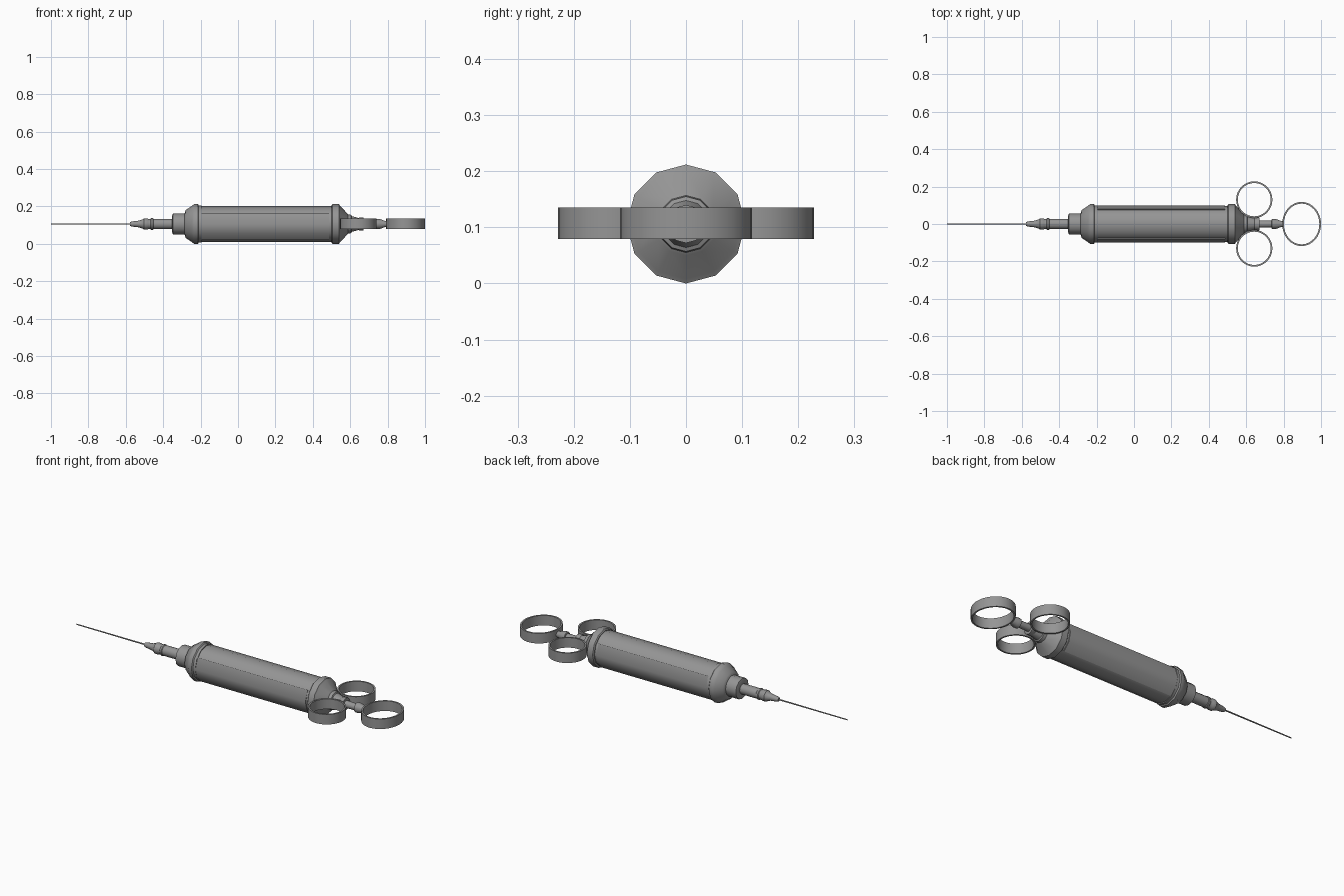
import bpy, bmesh, math

if "Cube" in bpy.data.objects:
    bpy.data.objects.remove(bpy.data.objects["Cube"])

AXIS_Z = 0.106

# dark steel colour for every part
STEEL = bpy.data.materials.new("dark_steel")
STEEL.diffuse_color = (0.3, 0.3, 0.3, 1)
STEEL.use_nodes = True
STEEL.node_tree.nodes["Principled BSDF"].inputs["Base Color"].default_value = STEEL.diffuse_color


def finish(name, bm, angle=40):
    bmesh.ops.recalc_face_normals(bm, faces=bm.faces)
    me = bpy.data.meshes.new(name)
    bm.to_mesh(me)
    bm.free()
    me.materials.append(STEEL)
    ob = bpy.data.objects.new(name, me)
    bpy.context.collection.objects.link(ob)
    bpy.ops.object.select_all(action='DESELECT')
    ob.select_set(True)
    bpy.context.view_layer.objects.active = ob
    bpy.ops.object.shade_smooth_by_angle(angle=math.radians(angle))
    return ob


def lathe(name, profile, sides=12):
    """Revolve (x, radius) points around the long axis, capped at both ends."""
    bm = bmesh.new()
    rings = []
    for x, r in profile:
        rings.append([bm.verts.new((x, r * math.sin(2 * math.pi * i / sides),
                                    AXIS_Z + r * math.cos(2 * math.pi * i / sides)))
                      for i in range(sides)])
    for a, b in zip(rings, rings[1:]):
        for i in range(sides):
            j = (i + 1) % sides
            bm.faces.new((a[i], a[j], b[j], b[i]))
    bm.faces.new(rings[0])
    bm.faces.new(rings[-1])
    return finish(name, bm)


def side_panel(name, side, angles, x0, x1, r_in, r_out):
    """Curved plate on one side of the barrel, mirrored by side = 1 or -1."""
    bm = bmesh.new()
    rad = [math.radians(a) for a in angles]
    loop = [(r_out, a) for a in rad] + [(r_in, a) for a in reversed(rad)]
    ends = [[bm.verts.new((x, side * r * math.cos(a), AXIS_Z + r * math.sin(a)))
             for r, a in loop] for x in (x0, x1)]
    n = len(loop)
    for i in range(n):
        j = (i + 1) % n
        bm.faces.new((ends[0][i], ends[0][j], ends[1][j], ends[1][i]))
    bm.faces.new(ends[0])
    bm.faces.new(ends[1])
    return finish(name, bm)


def finger_ring(name, cx, cy, rx, ry, half=0.028, wall=0.009, sides=32):
    """Flat upright band with an oval outline."""
    bm = bmesh.new()
    section = ((0, -half), (0, half), (wall, half), (wall, -half))
    loops = []
    for i in range(sides):
        a = 2 * math.pi * i / sides
        loops.append([bm.verts.new((cx + (rx - d) * math.cos(a),
                                    cy + (ry - d) * math.sin(a), AXIS_Z + 0.001 + h))
                      for d, h in section])
    for i in range(sides):
        a, b = loops[i], loops[(i + 1) % sides]
        for k in range(4):
            m = (k + 1) % 4
            bm.faces.new((a[k], a[m], b[m], b[k]))
    return finish(name, bm)


# needle and its stepped holder
lathe("needle", [(-1.0, 0.003), (-0.56, 0.004)], 8)
lathe("needle_hub", [(-0.577, 0.010), (-0.565, 0.014), (-0.53, 0.018), (-0.507, 0.026),
                     (-0.503, 0.030), (-0.485, 0.030), (-0.48, 0.027), (-0.468, 0.027),
                     (-0.464, 0.031), (-0.455, 0.031), (-0.452, 0.028), (-0.34, 0.028)])

# front cap: small collar, cone and flange
lathe("front_cap", [(-0.352, 0.045), (-0.348, 0.057), (-0.285, 0.057), (-0.28, 0.074),
                    (-0.245, 0.098), (-0.235, 0.106), (-0.215, 0.106), (-0.21, 0.100),
                    (-0.195, 0.100)])

# barrel with a slightly raised viewing panel on each side
lathe("barrel", [(-0.20, 0.0955), (0.505, 0.0955)])
for side, label in ((1, "left"), (-1, "right")):
    side_panel(label + "_viewing_panel", side, (-60, -30, 0, 37),
               -0.195, 0.487, 0.088, 0.099)

# rear cap narrowing to the plunger guide
lathe("rear_cap", [(0.50, 0.100), (0.505, 0.106), (0.54, 0.106), (0.545, 0.098),
                   (0.585, 0.056), (0.588, 0.051), (0.605, 0.049), (0.608, 0.042),
                   (0.645, 0.032), (0.648, 0.034), (0.67, 0.034)])

# plunger rod with its end knob
lathe("plunger_rod", [(0.66, 0.020), (0.735, 0.018), (0.737, 0.027), (0.757, 0.027),
                      (0.785, 0.017), (0.80, 0.017)])

# thumb ring and the mirrored pair of finger rings
finger_ring("thumb_ring", 0.896, 0, 0.104, 0.118)
for side, label in ((1, "left"), (-1, "right")):
    finger_ring(label + "_finger_ring", 0.643, side * 0.130, 0.097, 0.098)
